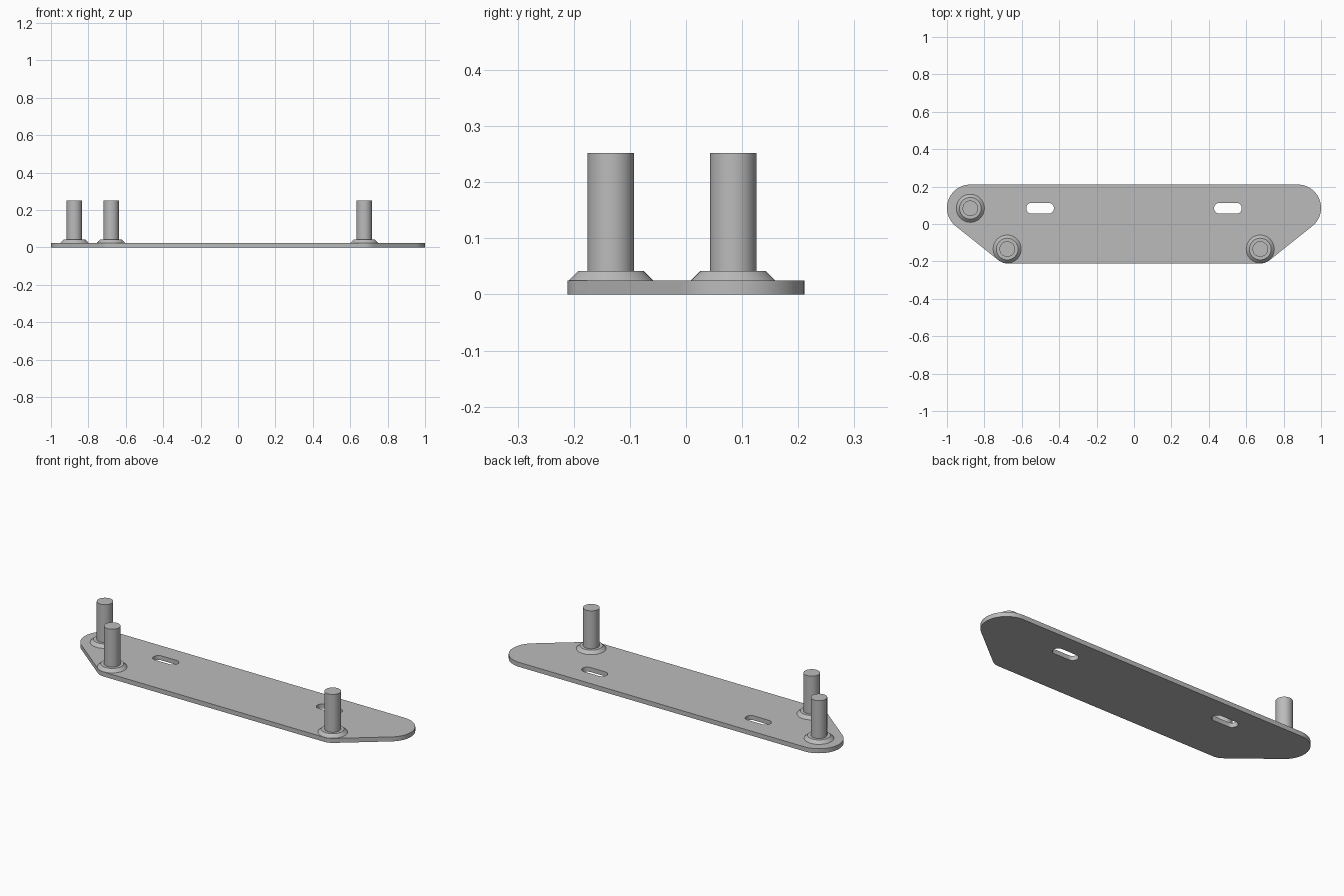
import bpy, bmesh
from math import sin, cos, pi, atan2, acos, hypot

cube = bpy.data.objects.get("Cube")
if cube:
    bpy.data.objects.remove(cube)

grey = bpy.data.materials.new("plain grey")
grey.use_nodes = True
colour = (0.5, 0.5, 0.5, 1)
grey.diffuse_color = colour
grey.node_tree.nodes["Principled BSDF"].inputs["Base Color"].default_value = colour

THICK = 0.025
BACK = (0.875, 0.086, 0.125)     # x, y, radius of the back corners
FRONT = (0.676, -0.134, 0.077)   # x, y, radius of the front corners


def finish(bm, name):
    bmesh.ops.recalc_face_normals(bm, faces=bm.faces)
    mesh = bpy.data.meshes.new(name)
    bm.to_mesh(mesh)
    bm.free()
    mesh.materials.append(grey)
    obj = bpy.data.objects.new(name, mesh)
    bpy.context.collection.objects.link(obj)
    bpy.ops.object.select_all(action="DESELECT")
    obj.select_set(True)
    bpy.context.view_layer.objects.active = obj
    bpy.ops.object.shade_smooth_by_angle(angle=pi / 6)
    return obj


def arc(x, y, r, start, end, steps=16):
    angles = [start + (end - start) * i / steps for i in range(steps + 1)]
    return [(x + r * cos(a), y + r * sin(a)) for a in angles]


def add_loop(bm, points):
    verts = [bm.verts.new((x, y, 0)) for x, y in points]
    for a, b in zip(verts, verts[1:] + verts[:1]):
        bm.edges.new((a, b))


# Base plate: rounded outline with tangent sloping sides and two slots
dx, dy = FRONT[0] - BACK[0], FRONT[1] - BACK[1]
tangent = atan2(dy, dx) + acos((BACK[2] - FRONT[2]) / hypot(dx, dy))
half = arc(*FRONT, -pi / 2, tangent) + arc(*BACK, tangent, pi / 2, 28)
bm = bmesh.new()
add_loop(bm, half + [(-x, y) for x, y in reversed(half)])
for side in (-1, 1):
    slot_x, slot_r, reach = side * 0.502, 0.029, 0.045
    add_loop(bm, arc(slot_x + reach, 0.084, slot_r, -pi / 2, pi / 2)
             + arc(slot_x - reach, 0.084, slot_r, pi / 2, 3 * pi / 2))
bmesh.ops.triangle_fill(bm, edges=bm.edges[:], use_beauty=True)
top = bmesh.ops.extrude_face_region(bm, geom=bm.faces[:], use_keep_orig=True)
bmesh.ops.translate(bm, vec=(0, 0, THICK),
                    verts=[g for g in top["geom"] if isinstance(g, bmesh.types.BMVert)])
finish(bm, "base_plate")


# Posts: a tapered collar with a plain pin on top
def post(name, x, y):
    bm = bmesh.new()
    profile = [(0.075, THICK), (0.058, 0.042), (0.0415, 0.042), (0.0415, 0.252)]
    rings = []
    for r, z in profile:
        rings.append([bm.verts.new((x + px, y + py, z))
                      for px, py in arc(0, 0, r, 0, 2 * pi, 48)[:-1]])
    for low, high in zip(rings, rings[1:]):
        for i in range(len(low)):
            bm.faces.new((low[i - 1], low[i], high[i], high[i - 1]))
    bm.faces.new(rings[-1])
    bm.faces.new(rings[0][::-1])
    finish(bm, name)


post("back_right_post", -0.875, 0.084)
post("front_right_post", -0.678, -0.134)
post("front_left_post", 0.675, -0.134)
